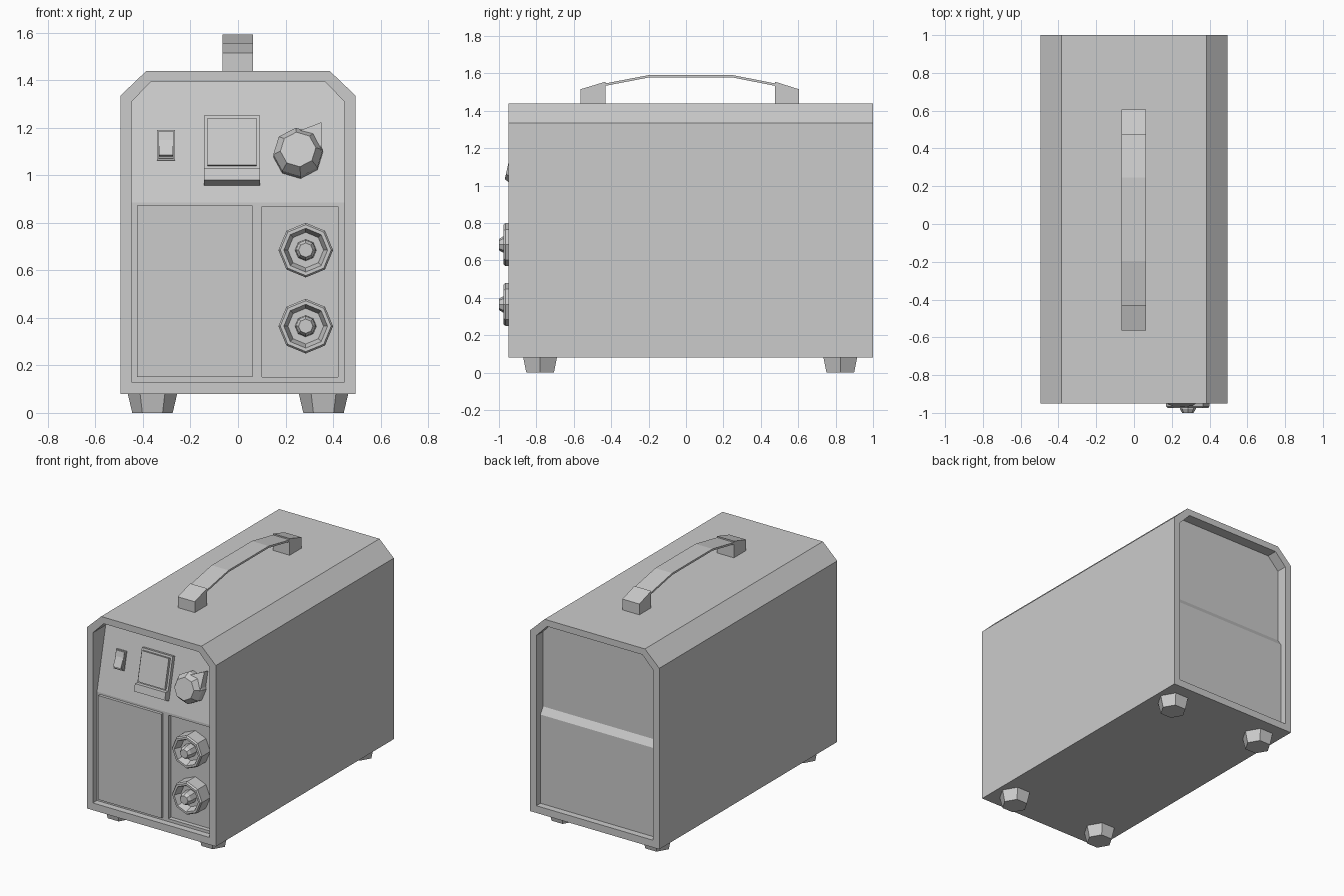
import bpy, bmesh
from math import cos, sin, pi, atan
from mathutils import Matrix, Vector

if "Cube" in bpy.data.objects:
    bpy.data.objects.remove(bpy.data.objects["Cube"])

GREY = (0.6, 0.6, 0.6, 1)
grey = bpy.data.materials.new("plain grey")
grey.use_nodes = True
grey.diffuse_color = GREY
grey.node_tree.nodes["Principled BSDF"].inputs["Base Color"].default_value = GREY

SPLIT, SLOPE, PANEL_Y = 0.885, 0.224, -0.905   # tilted control panel
TILT = atan(SLOPE)


def finish(name, bm):
    bmesh.ops.recalc_face_normals(bm, faces=bm.faces)
    mesh = bpy.data.meshes.new(name)
    bm.to_mesh(mesh)
    bm.free()
    mesh.materials.append(grey)
    obj = bpy.data.objects.new(name, mesh)
    bpy.context.collection.objects.link(obj)
    return obj


def prism(name, profile, x0, x1, inset=0, depth=0):
    """Extrude a (y, z) profile along x; optionally sink the front face."""
    bm = bmesh.new()
    a, b = ([bm.verts.new((x, y, z)) for y, z in profile] for x in (x0, x1))
    bm.faces.new(a)
    bm.faces.new(b)
    for i in range(len(a)):
        j = (i + 1) % len(a)
        bm.faces.new((a[i], a[j], b[j], b[i]))
    bmesh.ops.recalc_face_normals(bm, faces=bm.faces)
    if inset:
        front = min(bm.faces, key=lambda f: f.normal.y)
        bmesh.ops.inset_region(bm, faces=[front], thickness=inset)
        inner = bmesh.ops.extrude_face_region(bm, geom=[front])["geom"]
        shift = -front.normal * depth
        bmesh.ops.delete(bm, geom=[front], context="FACES_ONLY")
        bmesh.ops.translate(bm, vec=shift, verts=[v for v in inner if isinstance(v, bmesh.types.BMVert)])
    return finish(name, bm)


def lathe(name, profile, sides, matrix, turn=0):
    """Spin a (radius, height) profile around local z, with capped ends."""
    bm = bmesh.new()
    rings = [[bm.verts.new(matrix @ Vector((r * cos(turn + 2 * pi * i / sides),
                                            r * sin(turn + 2 * pi * i / sides), h)))
              for i in range(sides)] for r, h in profile]
    for a, b in zip(rings, rings[1:]):
        for i in range(sides):
            j = (i + 1) % sides
            bm.faces.new((a[i], a[j], b[j], b[i]))
    bm.faces.new(rings[0])
    bm.faces.new(rings[-1])
    return finish(name, bm)


def on_panel(n, z):
    """(y, z) of a point lifted n off the tilted panel at height z."""
    return (PANEL_Y + SLOPE * (z - SPLIT) - n * cos(TILT), z + n * sin(TILT))


def panel_box(name, x0, x1, z0, z1, n, **kw):
    profile = [on_panel(-0.01, z0), on_panel(n, z0), on_panel(n, z1), on_panel(-0.01, z1)]
    return prism(name, profile, x0, x1, **kw)


# Case: rings lofted from the back panel, round the shell, to the front panel
STEP_LOW, STEP_HIGH = 0.745, 0.79
LEVELS = [STEP_LOW, STEP_HIGH, SPLIT]


def front_y(z):
    return PANEL_Y + SLOPE * max(0, z - SPLIT)


def back_y(z):
    return 0.955 if z <= STEP_LOW else 0.925


outer = [(0.495, z) for z in [0.08] + LEVELS + [1.335]] + [(0.385, 1.44)]
inner = [(0.448, z) for z in [0.13] + LEVELS + [1.31]] + [(0.365, 1.395)]
bm = bmesh.new()
loops = []
for rows, depth in ((inner, back_y), (inner, lambda z: 1.0), (outer, lambda z: 1.0),
                    (outer, lambda z: -0.95), (inner, lambda z: -0.95), (inner, front_y)):
    right = [bm.verts.new((w, depth(z), z)) for w, z in rows]
    left = [bm.verts.new((-w, depth(z), z)) for w, z in rows]
    loops.append(right + left[::-1])
count = len(loops[0])
for a, b in zip(loops, loops[1:]):
    for i in range(count):
        j = (i + 1) % count
        bm.faces.new((a[i], a[j], b[j], b[i]))
for cap in (loops[0], loops[-1]):
    for i in range(count // 2 - 1):
        bm.faces.new((cap[i], cap[i + 1], cap[count - 2 - i], cap[count - 1 - i]))
bmesh.ops.dissolve_limit(bm, angle_limit=0.01, verts=bm.verts, edges=bm.edges)
case = finish("case", bm)

# Socket bay sunk into the lower front
SOCKET_Y = PANEL_Y + 0.03
cutter = prism("bay_cutter", [(-1, 0.15), (SOCKET_Y, 0.15), (SOCKET_Y, 0.868), (-1, 0.868)], 0.1, 0.42)
cutter.hide_render = True
cut = case.modifiers.new("socket_bay", "BOOLEAN")
cut.object = cutter
cut.solver = "EXACT"
bpy.context.view_layer.objects.active = case
bpy.ops.object.modifier_apply(modifier=cut.name)
bpy.data.objects.remove(cutter)

# Raised front door
prism("front_door", [(-0.925, 0.15), (-0.9, 0.15), (-0.9, 0.872), (-0.925, 0.872)], -0.425, 0.06)

# Power switch
panel_box("switch_frame", -0.34, -0.265, 1.062, 1.188, 0.012, inset=0.008, depth=0.008)
prism("switch_rocker", [on_panel(0, 1.07), on_panel(0.035, 1.078), on_panel(0.012, 1.18),
                        on_panel(0, 1.18)], -0.332, -0.273)

# Display with a lip below it
panel_box("display_frame", -0.143, 0.093, 1.02, 1.246, 0.025, inset=0.02, depth=0.02)
prism("display_lip", [on_panel(-0.01, 0.955), (-0.935, 0.98), (-0.925, 1.03), on_panel(-0.01, 1.03)],
      -0.143, 0.093)

# Dial with pointer
ky, kz = on_panel(0, 1.088)
dial = Matrix.Translation((0.253, ky, kz)) @ Matrix.Rotation(pi / 2 - TILT, 4, "X")
lathe("dial", [(0.105, -0.01), (0.105, 0.045), (0.075, 0.095)], 8, dial, 0.1)
bm = bmesh.new()
for x, z, top in ((0.26, 1.175, 0.06), (0.35, 1.09, 0.06), (0.335, 1.205, 0.04), (0.352, 1.215, 0.04)):
    for n in (0, top):
        bm.verts.new((x, *on_panel(n, z)))
bmesh.ops.convex_hull(bm, input=bm.verts)
bmesh.ops.dissolve_limit(bm, angle_limit=0.02, verts=bm.verts, edges=bm.edges)
finish("dial_pointer", bm)

# Output sockets with a centre pin
for name, z in (("upper_socket", 0.685), ("lower_socket", 0.365)):
    lathe(name, [(0.115, -0.01), (0.115, 0.09), (0.107, 0.1), (0.092, 0.1), (0.075, 0.05),
                 (0.045, 0.05), (0.042, 0.105), (0.03, 0.125)], 8,
          Matrix.Translation((0.285, SOCKET_Y, z)) @ Matrix.Rotation(pi / 2, 4, "X"))

# Carry handle: two blocks and a bent strap
prism("handle_front_block", [(-0.565, 1.43), (-0.565, 1.515), (-0.43, 1.556), (-0.43, 1.43)], -0.066, 0.064)
prism("handle_back_block", [(0.475, 1.43), (0.475, 1.556), (0.605, 1.515), (0.605, 1.43)], -0.066, 0.064)
path = [(-0.44, 1.545), (-0.195, 1.592), (0.245, 1.592), (0.485, 1.545)]
prism("handle_strap", path + [(y, z - 0.013) for y, z in reversed(path)], -0.066, 0.064)

# Tapered feet
for side, x in (("left", 0.36), ("right", -0.36)):
    for end, y in (("front", -0.78), ("back", 0.825)):
        lathe(f"{end}_{side}_foot", [(0.085, 0), (0.105, 0.085)], 6, Matrix.Translation((x, y, 0)))
